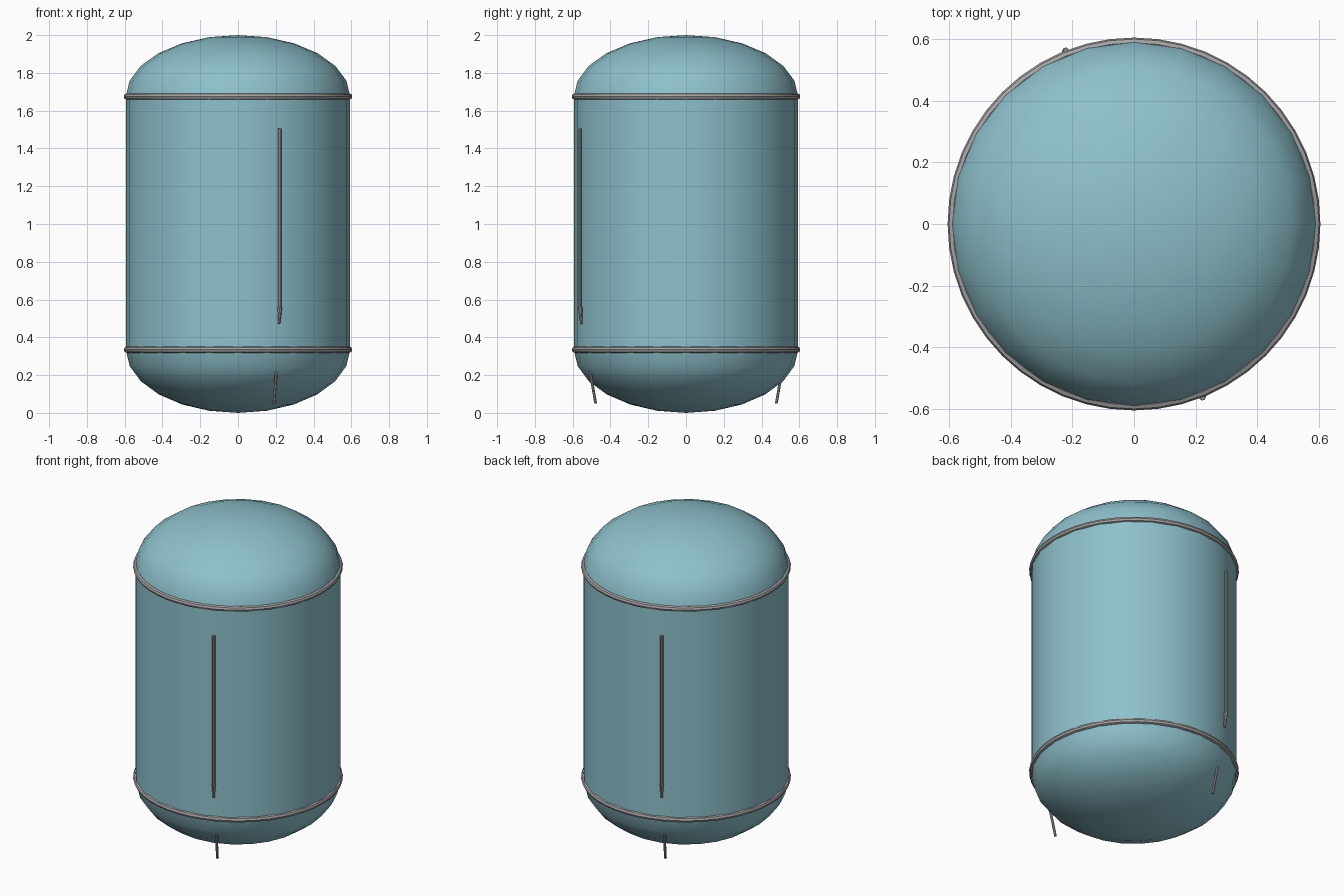
import bpy, bmesh
from math import sin, cos, pi, radians
from mathutils import Matrix, Vector

cube = bpy.data.objects.get("Cube")
if cube:
    bpy.data.objects.remove(cube, do_unlink=True)


def material(name, rgb):
    m = bpy.data.materials.new(name)
    m.use_nodes = True
    m.diffuse_color = (*rgb, 1)
    m.node_tree.nodes["Principled BSDF"].inputs["Base Color"].default_value = (*rgb, 1)
    return m


TEAL = material("pale_teal", (0.27, 0.53, 0.60))
GREY = material("metal_grey", (0.37, 0.37, 0.38))

RADIUS = 0.594
LOW, HIGH = 0.335, 1.675      # ends of the straight wall
SIDES = 24


def finish(bm, name, mat):
    bmesh.ops.recalc_face_normals(bm, faces=bm.faces)
    mesh = bpy.data.meshes.new(name)
    bm.to_mesh(mesh)
    bm.free()
    mesh.materials.append(mat)
    obj = bpy.data.objects.new(name, mesh)
    bpy.context.collection.objects.link(obj)
    bpy.ops.object.select_all(action="DESELECT")
    obj.select_set(True)
    bpy.context.view_layer.objects.active = obj
    bpy.ops.object.shade_smooth_by_angle(angle=radians(40))
    return obj


def lathe(name, profile, mat, sides, closed=False):
    """Turn (radius, height) points around the z axis."""
    bm = bmesh.new()
    verts = [bm.verts.new((r, 0, z)) for r, z in profile]
    edges = [bm.edges.new(p) for p in zip(verts, verts[1:])]
    if closed:
        edges.append(bm.edges.new((verts[-1], verts[0])))
    bmesh.ops.spin(bm, geom=verts + edges, axis=(0, 0, 1), cent=(0, 0, 0),
                   angle=2 * pi, steps=sides, use_merge=True)
    bmesh.ops.remove_doubles(bm, verts=bm.verts, dist=1e-5)
    return finish(bm, name, mat)


def rod(bm, start, end, r1, r2):
    """Tapered round bar between two points."""
    a, b = Vector(start), Vector(end)
    turn = (b - a).to_track_quat("Z", "Y").to_matrix().to_4x4()
    bmesh.ops.create_cone(bm, cap_ends=True, segments=8, radius1=r1, radius2=r2,
                          depth=(b - a).length,
                          matrix=Matrix.Translation((a + b) / 2) @ turn)


# Tank wall
lathe("tank_wall", [(RADIUS, LOW), (RADIUS, HIGH)], TEAL, SIDES)

# Domed ends
arc = [i * pi / 24 for i in range(0, 13, 2)]
for name, base, height in (("top_dome", HIGH, 2 - HIGH), ("bottom_dome", LOW, -LOW)):
    lathe(name, [(RADIUS * cos(a), base + height * sin(a)) for a in arc], TEAL, SIDES)

# Bands at the seams
for name, z in (("upper_band", HIGH), ("lower_band", LOW)):
    section = [(0.588 + 0.017 * cos(i * pi / 4), z + 0.017 * sin(i * pi / 4))
               for i in range(8)]
    lathe(name, section, GREY, 48, closed=True)

# Vertical pipes and short struts, one pair on the front and one on the back
for side, s in (("front", 1), ("back", -1)):
    bm = bmesh.new()
    bend = (0.222 * s, -0.561 * s, 0.56)
    rod(bm, (0.222 * s, -0.561 * s, 1.505), bend, 0.009, 0.009)
    rod(bm, bend, (0.217 * s, -0.554 * s, 0.47), 0.012, 0.006)
    finish(bm, side + "_pipe", GREY)

    bm = bmesh.new()
    rod(bm, (0.203 * s, -0.508 * s, 0.22), (0.19 * s, -0.478 * s, 0.05), 0.008, 0.008)
    finish(bm, side + "_strut", GREY)
